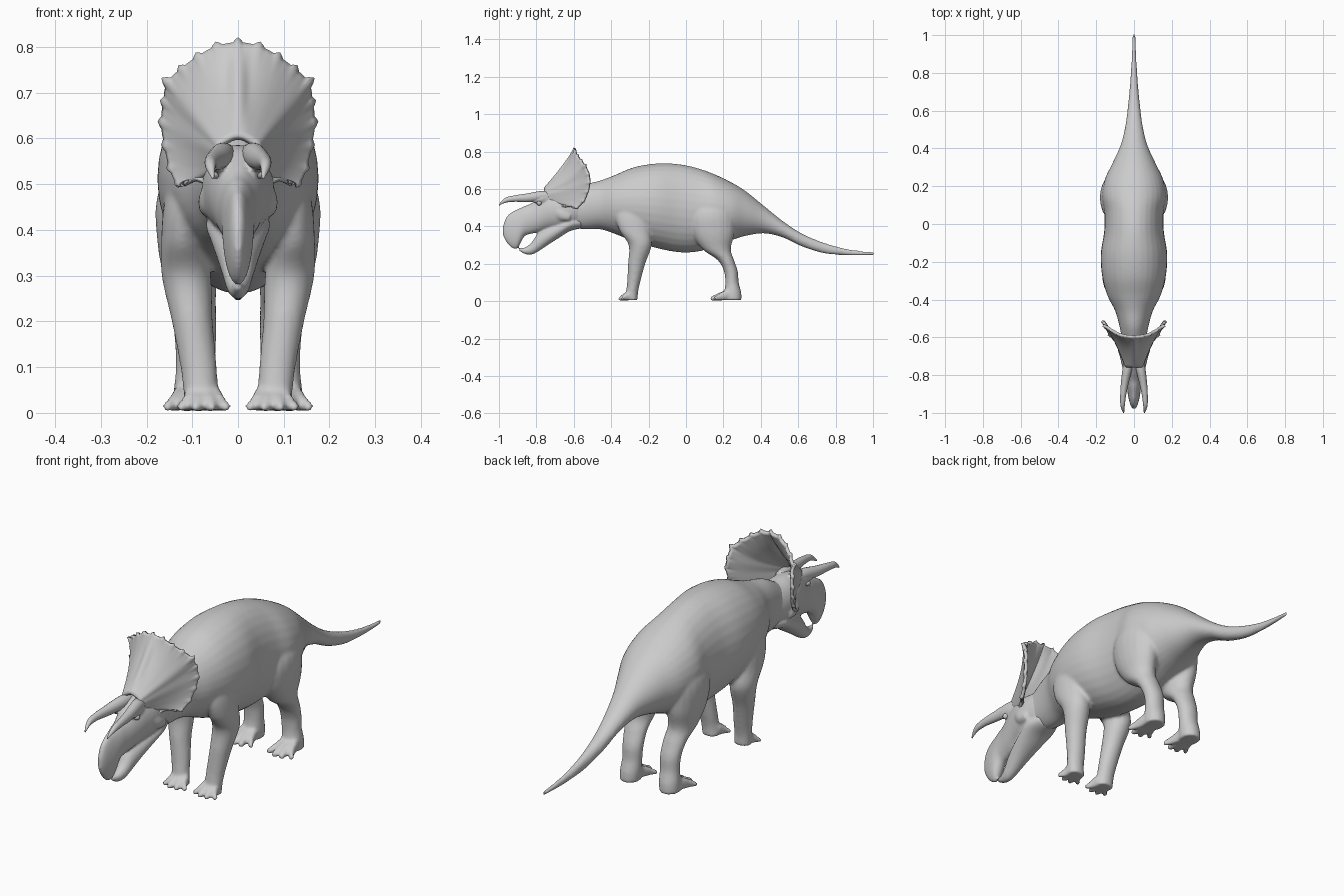
import bpy, bmesh, math
from mathutils import Vector

cube = bpy.data.objects.get("Cube")
if cube:
    bpy.data.objects.remove(cube, do_unlink=True)

HIDE = (0.6, 0.6, 0.6, 1)
grey = bpy.data.materials.new("grey_hide")
grey.use_nodes = True
grey.diffuse_color = HIDE
grey.node_tree.nodes["Principled BSDF"].inputs["Base Color"].default_value = HIDE


def spline(keys, steps=6):
    """Smooth curve through rows of numbers."""
    rows = []
    for i in range(len(keys) - 1):
        p0, p1 = keys[max(i - 1, 0)], keys[i]
        p2, p3 = keys[i + 1], keys[min(i + 2, len(keys) - 1)]
        for s in range(steps):
            t = s / steps
            rows.append([b + t * ((c - a) + t * ((2 * a - 5 * b + 4 * c - d) + t * (3 * b - a - 3 * c + d))) / 2
                         for a, b, c, d in zip(p0, p1, p2, p3)])
    return rows + [list(keys[-1])]


def loft(bm, keys, axis, side=1, n=32):
    """Closed tube of ellipses (x, y, z, radius_x, radius_other)."""
    rings = []
    for x, y, z, ra, rb in spline(keys):
        ra, rb = max(ra, 0.003), max(rb, 0.003)
        ring = []
        for k in range(n):
            a = math.tau * k / n
            u, v = ra * math.cos(a), rb * math.sin(a)
            co = (x + u, y, z + v) if axis == "Y" else (x + u, y + v, z)
            ring.append(bm.verts.new((side * co[0], co[1], co[2])))
        rings.append(ring)
    for r, q in zip(rings, rings[1:]):
        for k in range(n):
            bm.faces.new((r[k], r[(k + 1) % n], q[(k + 1) % n], q[k]))
    bm.faces.new(rings[0])
    bm.faces.new(rings[-1])


def profile(rows):
    """Side outline rows (y, top, bottom, half_width) to loft keys."""
    return [(0, y, (t + b) / 2, w, (t - b) / 2) for y, t, b, w in rows]


def finish(name, bm, voxel=0, smooth=4):
    bmesh.ops.recalc_face_normals(bm, faces=bm.faces)
    mesh = bpy.data.meshes.new(name)
    bm.to_mesh(mesh)
    bm.free()
    mesh.materials.append(grey)
    mesh.polygons.foreach_set("use_smooth", [True] * len(mesh.polygons))
    obj = bpy.data.objects.new(name, mesh)
    bpy.context.collection.objects.link(obj)
    if voxel:
        m = obj.modifiers.new("fuse", "REMESH")
        m.mode, m.voxel_size, m.use_smooth_shade = "VOXEL", voxel, True
        m = obj.modifiers.new("soften", "SMOOTH")
        m.iterations, m.factor = smooth, 0.5
    return obj


# torso, neck and tail
body = bmesh.new()
loft(body, profile([
    (-.64, .57, .40, .06), (-.55, .62, .385, .075), (-.46, .645, .385, .1),
    (-.38, .675, .36, .14), (-.28, .716, .32, .168), (-.16, .736, .285, .176),
    (-.04, .733, .262, .158), (.06, .712, .265, .157), (.15, .68, .29, .17),
    (.24, .637, .325, .153), (.32, .588, .35, .115), (.42, .507, .363, .07),
    (.52, .427, .34, .046), (.62, .362, .293, .033), (.74, .312, .256, .021),
    (.87, .278, .245, .013), (1.005, .263, .245, .007)]), "Y")

# legs and toes, mirrored
FORE = [(.1, -.27, .57, .03, .06), (.117, -.285, .47, .043, .09), (.122, -.275, .38, .046, .082),
        (.113, -.245, .3, .054, .062), (.1, -.264, .2, .045, .046), (.086, -.28, .1, .04, .035),
        (.082, -.288, .05, .038, .032), (.078, -.288, .006, .038, .03)]
HIND = [(.08, .16, .6, .035, .06), (.1, .14, .48, .075, .12), (.108, .145, .37, .068, .115),
        (.103, .163, .28, .056, .077), (.097, .213, .22, .05, .044), (.093, .24, .16, .046, .037),
        (.093, .246, .1, .043, .036), (.096, .25, .05, .045, .045), (.098, .25, .006, .044, .048)]
for side in (-1, 1):
    for leg, x, y, reach, spread in ((FORE, .075, -.288, .08, .042), (HIND, .1, .225, .105, .047)):
        loft(body, leg, "Z", side, 20)
        for k in (-1, -.33, .33, 1):
            far = y - reach * (1 - .25 * abs(k))
            loft(body, [(x + k * spread * .5, y, .035, .018, .03),
                        (x + k * spread * .85, (y + far) / 2 - .01, .022, .014, .02),
                        (x + k * spread * 1.12, far + .012, .015, .013, .014),
                        (x + k * spread * 1.18, far, .011, .008, .009)], "Y", side, 12)
finish("body", body, .0075, 6)

# skull with hooked beak, and lower jaw
head = bmesh.new()
loft(head, profile([
    (-.54, .58, .41, .06), (-.62, .58, .39, .078), (-.68, .586, .385, .078), (-.74, .58, .38, .066),
    (-.79, .55, .368, .053), (-.83, .522, .36, .043), (-.865, .508, .345, .037),
    (-.9, .492, .285, .033), (-.93, .478, .285, .027), (-.96, .45, .315, .018),
    (-.978, .405, .35, .008)]), "Y")
loft(head, profile([
    (-.56, .45, .39, .05), (-.62, .45, .375, .07), (-.68, .43, .338, .06), (-.74, .40, .3, .047),
    (-.79, .365, .266, .035), (-.825, .315, .25, .026), (-.86, .288, .252, .017),
    (-.893, .285, .27, .008)]), "Y")
for side in (-1, 1):
    # cheek swelling and brow bulge
    loft(head, [(.045, -.72, .49, .02, .04), (.062, -.67, .465, .024, .035),
                (.07, -.62, .45, .014, .02)], "Y", side, 12)
    loft(head, [(.026, -.7, .56, .02, .03), (.042, -.77, .55, .02, .028),
                (.045, -.83, .545, .012, .016)], "Y", side, 12)
finish("head", head, .006, 4)

# brow horns and eyes
for side, label in ((1, "left"), (-1, "right")):
    horn = bmesh.new()
    loft(horn, [(.026, -.7, .565, .022, .024), (.036, -.77, .562, .025, .028),
                (.05, -.85, .553, .02, .023), (.058, -.915, .549, .015, .017),
                (.06, -.965, .54, .011, .013), (.055, -1, .515, .003, .004)], "Y", side, 16)
    finish(label + "_brow_horn", horn)
    eye = bmesh.new()
    bmesh.ops.create_uvsphere(eye, u_segments=16, v_segments=10, radius=.013)
    bmesh.ops.translate(eye, verts=eye.verts, vec=(side * .05, -.785, .525))
    finish(label + "_eye", eye)

# neck frill: smooth flared shield with a centre ridge and small points along the rim
STEPS, ROWS = 8, 20
half = spline([(0, -.595, .808), (.045, -.592, .8), (.085, -.58, .778), (.12, -.56, .752),
               (.15, -.538, .722), (.158, -.52, .68), (.163, -.515, .635), (.156, -.525, .585),
               (.145, -.548, .535), (.128, -.585, .5), (.1, -.62, .51), (.07, -.67, .5)], STEPS)
rim = []
for i, (x, y, z) in enumerate(half):
    bump = max(0, math.cos(math.tau * i / STEPS)) ** 2 if i <= STEPS * 9 else 0
    rim.append((Vector((x, y, z)), bump * (.09 if abs(i - STEPS * 4) < STEPS / 2 else .05)))
rim = [(Vector((-p.x, p.y, p.z)), b) for p, b in reversed(rim[1:])] + rim
frill = bmesh.new()
grid = []
for r in range(ROWS + 1):
    t = r / ROWS
    row = []
    for p, bump in rim:
        base = Vector((p.x * .25, -.755, .55 + (p.z - .55) * .2))
        co = base.lerp(p, t)
        hollow = math.sin(math.pi * t)
        co.y += .022 * hollow
        if p.z > .6:
            co.y -= .016 * math.exp(-(co.x / .016) ** 2) * hollow
        grow = bump * t ** 14
        co += Vector((co.x, 0, co.z - .6)) * grow
        row.append(frill.verts.new(co))
    grid.append(row)
for a, b in zip(grid, grid[1:]):
    for k in range(len(rim) - 1):
        frill.faces.new((a[k], a[k + 1], b[k + 1], b[k]))
shield = finish("neck_frill", frill)
thick = shield.modifiers.new("thickness", "SOLIDIFY")
thick.thickness, thick.offset = .014, 0
